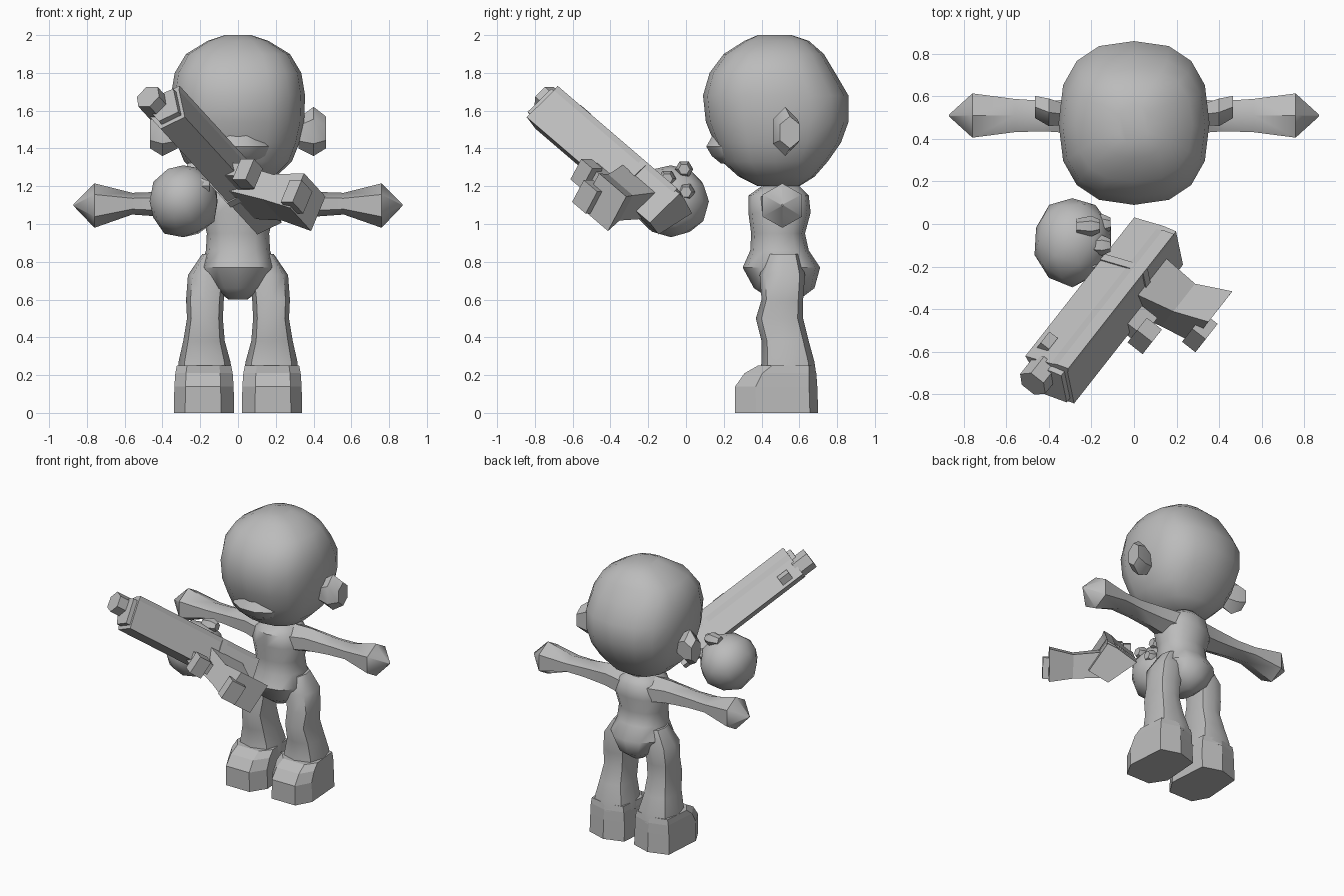
import bpy, bmesh, math, random
from mathutils import Vector

cube = bpy.data.objects.get("Cube")
if cube:
    bpy.data.objects.remove(cube)

grey = bpy.data.materials.new("plain_grey")
grey.use_nodes = True
tone = (0.5, 0.5, 0.5, 1)
grey.diffuse_color = tone
grey.node_tree.nodes["Principled BSDF"].inputs["Base Color"].default_value = tone


def finish(name, bm, smooth=None):
    bmesh.ops.recalc_face_normals(bm, faces=bm.faces)
    mesh = bpy.data.meshes.new(name)
    bm.to_mesh(mesh)
    bm.free()
    mesh.materials.append(grey)
    obj = bpy.data.objects.new(name, mesh)
    bpy.context.collection.objects.link(obj)
    if smooth:
        bpy.ops.object.select_all(action='DESELECT')
        obj.select_set(True)
        bpy.context.view_layer.objects.active = obj
        bpy.ops.object.shade_smooth_by_angle(angle=math.radians(smooth))
    return obj


def skin(name, rings, smooth=None):
    """Bridge equal-sized loops of points and cap both ends."""
    bm = bmesh.new()
    loops = [[bm.verts.new(p) for p in ring] for ring in rings]
    n = len(loops[0])
    for a, b in zip(loops, loops[1:]):
        for i in range(n):
            j = (i + 1) % n
            bm.faces.new((a[i], a[j], b[j], b[i]))
    bm.faces.new(loops[0])
    bm.faces.new(loops[-1])
    return finish(name, bm, smooth)


def oval(n, a0, a1, b0, b1, power=2.0, turn=0.0):
    """Rounded outline that fills the box a0..a1, b0..b1."""
    pts = []
    for i in range(n):
        t = 2 * math.pi * i / n + turn
        c, s = math.cos(t), math.sin(t)
        c = math.copysign(abs(c) ** (2 / power), c)
        s = math.copysign(abs(s) ** (2 / power), s)
        pts.append(((a0 + a1) / 2 + c * (a1 - a0) / 2, (b0 + b1) / 2 + s * (b1 - b0) / 2))
    return pts


def column(name, rows, n, side=0, power=2.0, smooth=50):
    """Loft up z; rows are (z, x0, x1, y0, y1)."""
    k = side or 1
    return skin(name, [[(k * x, y, z) for x, y in oval(n, x0, x1, y0, y1, power)]
                       for z, x0, x1, y0, y1 in rows], smooth)


# Head: (z, half width, front, back)
head = [(1.2, .09, .38, .6), (1.25, .2, .28, .68), (1.33, .285, .19, .75),
        (1.43, .325, .15, .82), (1.54, .35, .105, .86), (1.68, .355, .09, .86),
        (1.8, .335, .125, .79), (1.9, .275, .2, .73), (1.97, .16, .31, .65), (2, .07, .38, .56)]
column("head", [(z, -w, w, f, b) for z, w, f, b in head], 16, power=2.5)

# Muzzle of the face
column("face_muzzle", [(1.32, -.1, .1, .18, .4), (1.36, -.17, .17, .13, .4),
                       (1.41, -.19, .19, .1, .4), (1.47, -.14, .14, .135, .4)], 10)

# Neck and torso
column("neck", [(1.13, -.1, .1, .41, .6), (1.25, -.09, .09, .42, .59)], 8)
torso = [(.6, .05, .45, .6), (.66, .13, .36, .68), (.77, .2, .3, .71), (.86, .17, .34, .65),
         (.95, .165, .345, .63), (1.06, .19, .33, .66), (1.15, .16, .33, .65), (1.2, .09, .4, .6)]
column("torso", [(z, -w, w, f, b) for z, w, f, b in torso], 12, power=2.3)

for side, label in ((1, "left"), (-1, "right")):
    # Arm ending in a pointed hand: (x, y0, y1, z0, z1)
    arm = [(.1, .37, .63, 1.0, 1.19), (.24, .41, .6, 1.02, 1.19), (.42, .425, .59, 1.04, 1.17),
           (.56, .42, .6, 1.05, 1.165), (.76, .39, .63, .98, 1.215), (.87, .505, .515, 1.095, 1.105)]
    skin(label + "_arm", [[(side * x, y, z) for y, z in oval(6, y0, y1, z0, z1, turn=math.pi / 2)]
                          for x, y0, y1, z0, z1 in arm], 45)

    # Leg
    leg = [(.2, .03, .32, .39, .69), (.27, .04, .315, .4, .68), (.38, .07, .29, .4, .65),
           (.5, .08, .27, .37, .62), (.6, .075, .275, .4, .62), (.73, .06, .265, .39, .63),
           (.84, .08, .19, .43, .6)]
    column(label + "_leg", leg, 8, side, 2.6)

    # Boot with chamfered toe: (z, scale about x centre, toe y, heel y)
    outline = [(-.14, .9), (0, 1), (.14, .9), (.16, .25), (.1, 0), (-.09, 0), (-.16, .25)]
    rows = [(0, 1, .26, .7), (.14, .98, .26, .695), (.21, .95, .31, .69), (.25, .9, .38, .68)]
    skin(label + "_boot", [[(side * (.18 + x * k), toe + t * (heel - toe), z) for x, t in outline]
                           for z, k, toe, heel in rows])

    # Ear: flared disc
    ear = [(.32, .46, .57, 1.4, 1.56), (.4, .45, .6, 1.36, 1.62), (.465, .49, .61, 1.4, 1.57)]
    skin(label + "_ear", [[(side * x, y, z) for y, z in oval(6, y0, y1, z0, z1, turn=math.pi / 2)]
                          for x, y0, y1, z0, z1 in ear], 40)

# Blaster axes: barrel, grip and side
F = Vector((-.512, -.652, .559)).normalized()
G = Vector((.787, -.617, 0)).normalized()
S = F.cross(G)


def at(u, v, w):
    return F * u + G * v + S * w


def bar(name, section, u0, u1):
    return skin(name, [[at(u, v, w) for v, w in section] for u in (u0, u1)])


def scaled(section, k):
    cv = sum(p[0] for p in section) / len(section)
    cw = sum(p[1] for p in section) / len(section)
    return [(cv + (v - cv) * k, cw + (w - cw) * k) for v, w in section]


def box(name, u0, u1, v0, v1, w0, w1):
    return bar(name, [(v0, w0), (v1, w0), (v1, w1), (v0, w1)], u0, u1)


# Slide, collar and muzzle
body = [(-.018, .89), (.115, .985), (.177, 1.015), (.3, .83), (.17, .755)]
bar("blaster_body", body, .57, 1.57)
bar("blaster_collar", scaled(body, 1.07), .84, .88)
bar("blaster_nose", scaled(body, .8), 1.57, 1.6)
bar("blaster_muzzle", oval(6, .015, .165, .82, .965), 1.55, 1.67)
bar("blaster_rail", [(.09, .965), (.125, 1.0), (.177, 1.03), (.19, .99)], .6, 1.57)
box("blaster_sight", 1.42, 1.5, .0, .05, .9, .955)

# Grip leaning back, with a butt plate and trigger guard
grip = []
for v, u0, u1, w0, w1 in [(.2, .68, .95, .78, .95), (.4, .68, .88, .77, .93), (.56, .61, .83, .75, .97)]:
    grip.append([at(u0, v, w0), at(u1, v, w0), at(u1, v, w1), at(u0, v, w1)])
skin("blaster_grip", grip)
box("blaster_butt", .76, .87, .52, .6, .76, .9)
box("trigger_guard", .93, 1.06, .22, .36, .8, .88)
box("trigger_guard_front", .98, 1.07, .32, .41, .77, .9)

# Loose fist beside the blaster
random.seed(4)
bm = bmesh.new()
bmesh.ops.create_icosphere(bm, subdivisions=2, radius=1)
for v in bm.verts:
    k = random.uniform(.95, 1.05)
    v.co = Vector((-.29 + v.co.x * .185 * k, -.08 + v.co.y * .21 * k, 1.12 + v.co.z * .195 * k))
finish("fist", bm, 35)

# Fingers wrapped towards the blaster
for i, (x, y, z) in enumerate([(-.21, -.01, 1.29), (-.16, -.1, 1.24), (-.2, -.18, 1.2), (-.16, .0, 1.17)]):
    skin("finger_%d" % (i + 1), [[(x + dx, y + a, z + b) for a, b in oval(6, -h, h, -h, h)]
                                 for dx, h in ((-.06, .035), (.01, .048), (.05, .03))], 35)
